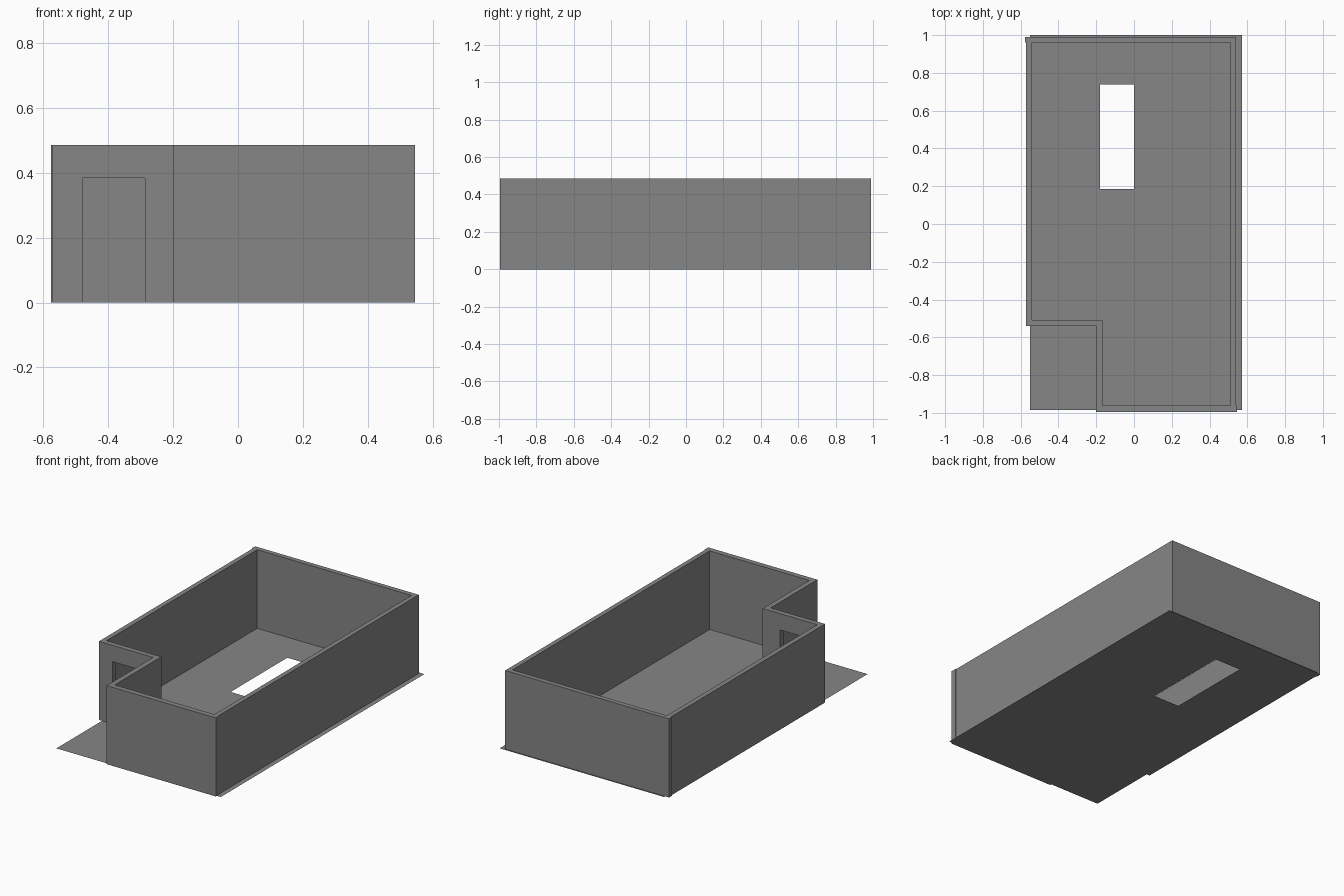
import bpy, bmesh

cube = bpy.data.objects.get("Cube")
if cube:
    bpy.data.objects.remove(cube, do_unlink=True)

WALL_H = 0.485

grey = bpy.data.materials.new("plain grey")
grey.use_nodes = True
colour = (0.24, 0.24, 0.24, 1)
grey.diffuse_color = colour
grey.node_tree.nodes["Principled BSDF"].inputs["Base Color"].default_value = colour


def add_object(name, bm):
    bmesh.ops.recalc_face_normals(bm, faces=bm.faces[:])
    mesh = bpy.data.meshes.new(name)
    bm.to_mesh(mesh)
    bm.free()
    mesh.materials.append(grey)
    obj = bpy.data.objects.new(name, mesh)
    bpy.context.collection.objects.link(obj)
    return obj


def box(name, x, y, z):
    bm = bmesh.new()
    bmesh.ops.create_cube(bm, size=1)
    for v in bm.verts:
        for axis, (low, high) in enumerate((x, y, z)):
            v.co[axis] = high if v.co[axis] > 0 else low
    return add_object(name, bm)


def flat_frame(name, outer, inner):
    """Flat sheet between an outer outline and a hole."""
    bm = bmesh.new()
    edges = []
    for outline in (outer, inner):
        ring = [bm.verts.new((x, y, 0)) for x, y in outline]
        edges += [bm.edges.new((a, b)) for a, b in zip(ring, ring[1:] + ring[:1])]
    bmesh.ops.triangle_fill(bm, use_beauty=True, edges=edges, normal=(0, 0, 1))
    bmesh.ops.dissolve_limit(bm, angle_limit=0.01, verts=bm.verts[:], edges=bm.edges[:])
    return bm


def rect(x0, x1, y0, y1):
    return [(x0, y0), (x1, y0), (x1, y1), (x0, y1)]


# Thin floor sheet with a stair opening
floor_bm = flat_frame("floor", rect(-0.55, 0.572, -0.985, 1.0),
                      rect(-0.18, 0.0, 0.185, 0.738))
floor = add_object("floor", floor_bm)

# Perimeter walls around an L-shaped plan, with small overlaps at two corners
outer = [(-0.2, -0.995), (0.545, -0.995), (0.545, -0.96), (0.541, -0.96),
         (0.541, 0.99), (-0.577, 0.99), (-0.577, 0.96), (-0.571, 0.96),
         (-0.571, -0.54), (-0.2, -0.54)]
inner = [(-0.168, -0.962), (0.512, -0.962), (0.512, 0.96),
         (-0.541, 0.96), (-0.541, -0.508), (-0.168, -0.508)]
bm = flat_frame("walls", outer, inner)
extruded = bmesh.ops.extrude_face_region(bm, geom=bm.faces[:], use_keep_orig=True)
top = [g for g in extruded["geom"] if isinstance(g, bmesh.types.BMVert)]
bmesh.ops.translate(bm, verts=top, vec=(0, 0, WALL_H))
walls = add_object("perimeter_walls", bm)

# Doorway cut through the recessed entrance wall
cutter = box("doorway_cutter", (-0.48, -0.287), (-0.6, -0.45), (-0.1, 0.384))
cutter.hide_render = True
cutter.hide_viewport = True
cutter.display_type = 'WIRE'
cut = walls.modifiers.new("doorway", 'BOOLEAN')
cut.operation = 'DIFFERENCE'
cut.solver = 'EXACT'
cut.object = cutter
